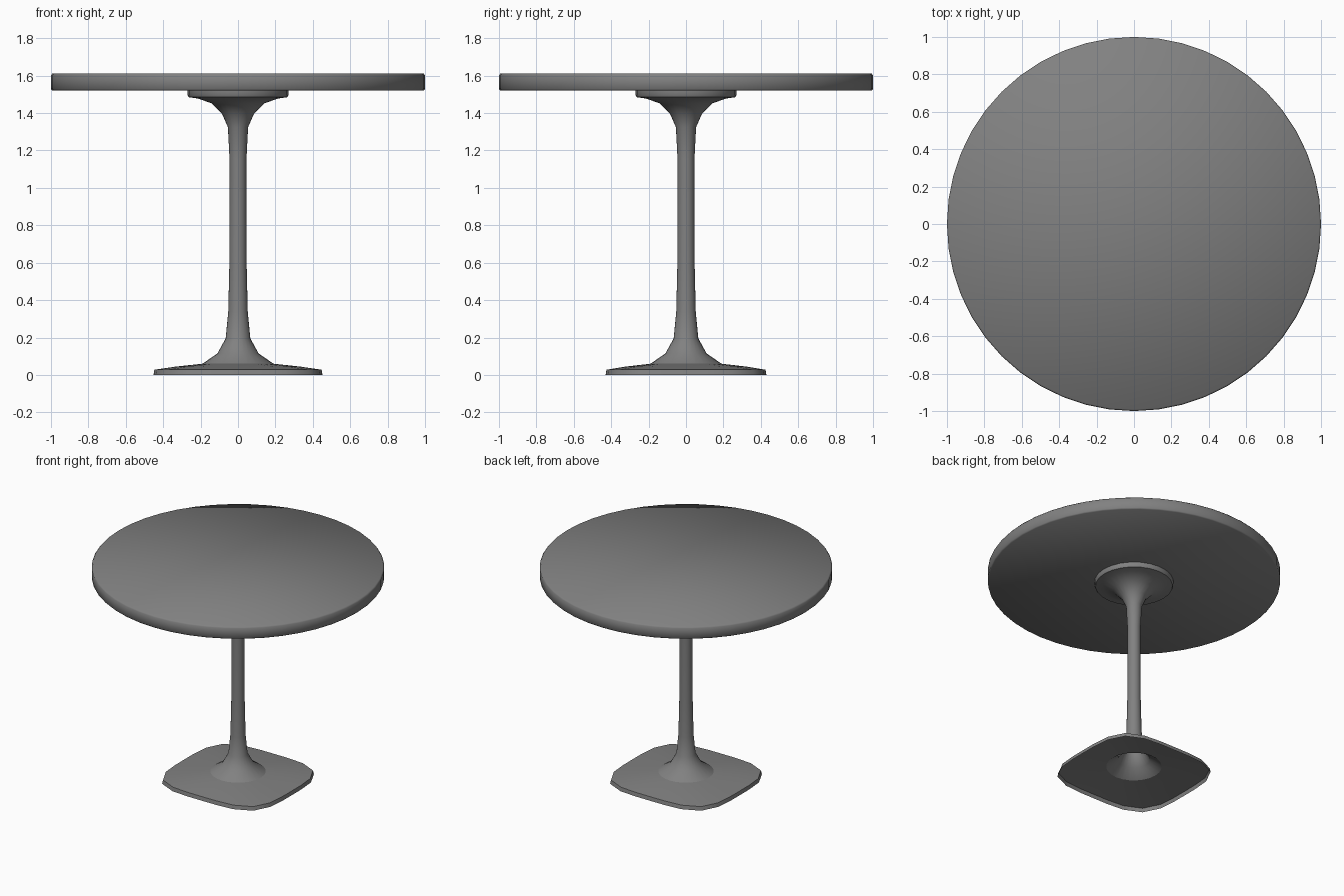
import bpy
import bmesh
from math import cos, sin, pi

cube = bpy.data.objects.get("Cube")
if cube:
    bpy.data.objects.remove(cube, do_unlink=True)

grey = bpy.data.materials.new("dark grey")
grey.use_nodes = True
colour = (0.22, 0.22, 0.22, 1)
grey.diffuse_color = colour
grey.node_tree.nodes["Principled BSDF"].inputs["Base Color"].default_value = colour


def squared_radius(angle, power):
    """Radius of a rounded square; power 2 gives a circle."""
    return (abs(cos(angle)) ** power + abs(sin(angle)) ** power) ** (-1 / power)


def loft(name, rings, sides, cap=False):
    """Join rings given as (x radius, y radius, height, squareness power)."""
    bm = bmesh.new()
    loops = []
    for rx, ry, z, power in rings:
        loop = []
        for i in range(sides):
            a = 2 * pi * i / sides
            r = squared_radius(a, power)
            loop.append(bm.verts.new((rx * r * cos(a), ry * r * sin(a), z)))
        loops.append(loop)
    for low, high in zip(loops, loops[1:]):
        for i in range(sides):
            j = (i + 1) % sides
            bm.faces.new((low[i], low[j], high[j], high[i]))
    if cap:
        bm.faces.new(loops[-1])
        bm.faces.new(reversed(loops[0]))
    mesh = bpy.data.meshes.new(name)
    bm.to_mesh(mesh)
    bm.free()
    mesh.materials.append(grey)
    obj = bpy.data.objects.new(name, mesh)
    bpy.context.collection.objects.link(obj)
    bpy.ops.object.select_all(action="DESELECT")
    obj.select_set(True)
    bpy.context.view_layer.objects.active = obj
    return obj


# Round table top with a fine eased edge
loft("table_top", [(0.992, 0.992, 1.52, 2), (1, 1, 1.528, 2),
                   (1, 1, 1.602, 2), (0.992, 0.992, 1.612, 2)], 48, cap=True)
bpy.ops.object.shade_smooth()

# Hollow foot: rounded square rim sweeping up into a round stem
foot = [(0.452, 0.43, 0, 4), (0.447, 0.425, 0.028, 4),
        (0.33, 0.32, 0.045, 3.4), (0.19, 0.19, 0.06, 2)]
loft("foot", foot, 24)
bpy.ops.object.shade_smooth_by_angle(angle=0.7)

# Stem flaring out at both ends, with the mounting flange on top
stem = [(0.19, 0.06), (0.11, 0.115), (0.066, 0.195), (0.052, 0.34),
        (0.046, 0.6), (0.045, 1.15), (0.054, 1.325), (0.085, 1.395),
        (0.14, 1.452), (0.215, 1.478), (0.264, 1.485), (0.27, 1.495), (0.27, 1.52)]
loft("stem", [(r, r, z, 2) for r, z in stem], 24)
bpy.ops.object.shade_smooth_by_angle(angle=0.7)
